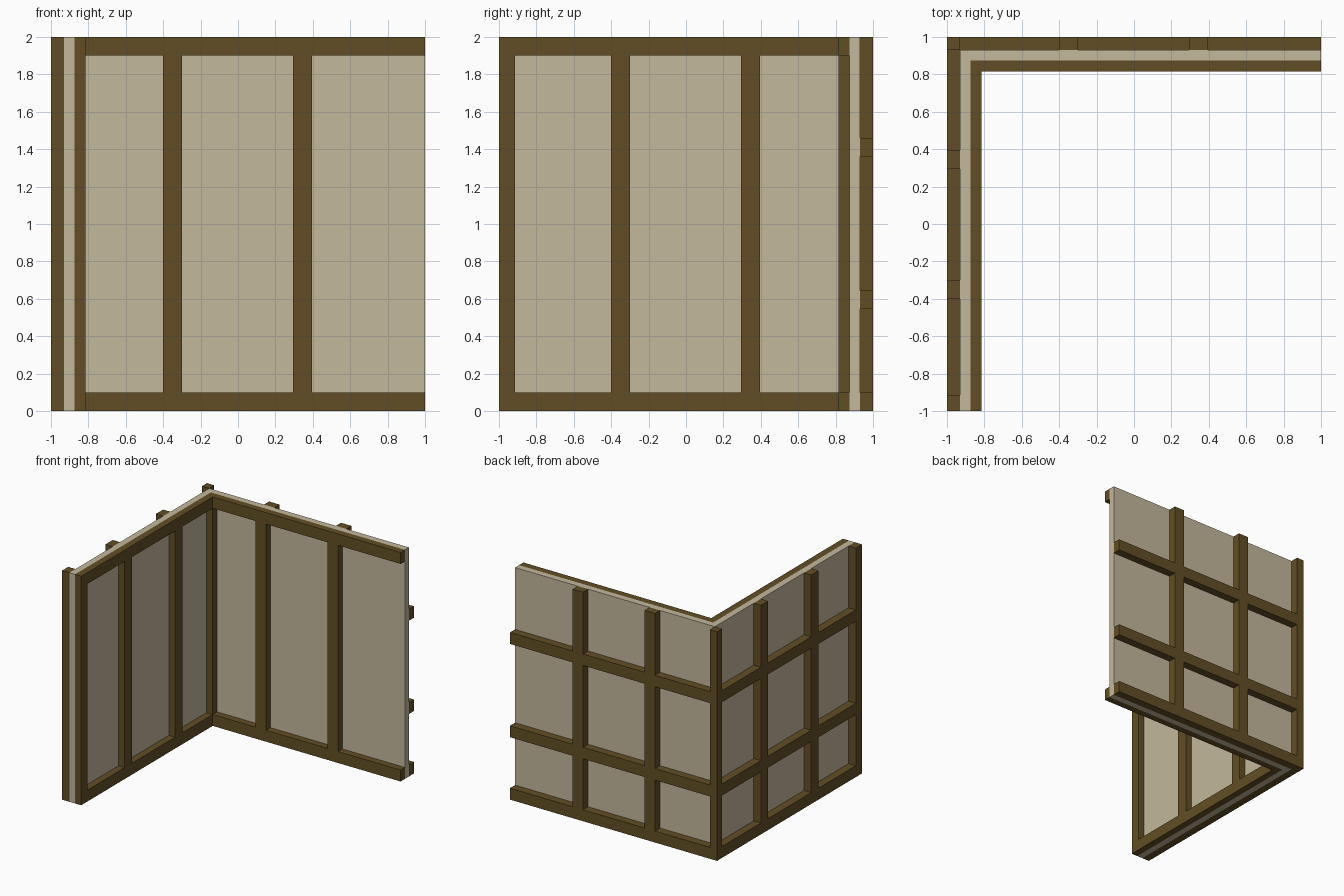
import bpy
import bmesh

if "Cube" in bpy.data.objects:
    bpy.data.objects.remove(bpy.data.objects["Cube"])

# Depth of the layers, measured inwards from the outer face
D1, D2, D3 = 0.07, 0.125, 0.185
H = 2.0


def material(name, color):
    m = bpy.data.materials.new(name)
    m.diffuse_color = (*color, 1)
    m.use_nodes = True
    m.node_tree.nodes["Principled BSDF"].inputs["Base Color"].default_value = m.diffuse_color
    return m


wood = material("dark_wood", (0.122, 0.076, 0.018))
plaster = material("plaster", (0.545, 0.479, 0.335))


def prism(name, outline, z0, z1, mat):
    """Extrude a flat outline from z0 up to z1."""
    bm = bmesh.new()
    face = bm.faces.new([bm.verts.new((x, y, z0)) for x, y in outline])
    top = bmesh.ops.extrude_face_region(bm, geom=[face])["geom"]
    for v in top:
        if isinstance(v, bmesh.types.BMVert):
            v.co.z = z1
    bmesh.ops.recalc_face_normals(bm, faces=bm.faces)
    me = bpy.data.meshes.new(name)
    bm.to_mesh(me)
    bm.free()
    me.materials.append(mat)
    ob = bpy.data.objects.new(name, me)
    bpy.context.collection.objects.link(ob)
    return ob


def beam(name, wall, u, d, z):
    """Beam on a wall: u = span along it, d = depth span, z = height span."""
    if wall == "left":
        x, y = (-1 + d[0], -1 + d[1]), u
    else:
        x, y = u, (1 - d[1], 1 - d[0])
    outline = [(x[0], y[0]), (x[1], y[0]), (x[1], y[1]), (x[0], y[1])]
    prism(f"{wall}_{name}", outline, z[0], z[1], wood)


# L-shaped plaster panel between the two timber frames
a, b = -1 + D1, -1 + D2
prism("wall_panel", [(a, -1), (b, -1), (b, -b), (1, -b), (1, -a), (a, -a)],
      0, H, plaster)

mid_studs = [(-0.4, -0.3), (0.295, 0.395)]
end_stud = (-1.0, -0.915)
outer, inner = (0, D1), (D2, D3)

# Inner frame: top and bottom rails with studs between them
inner_span = {"left": (-1, 1 - D2), "back": (-1 + D3, 1)}
inner_studs = {"left": [end_stud] + mid_studs + [(1 - D3, 1 - D2)],
               "back": mid_studs}
for wall in ("left", "back"):
    for z in ((0, 0.1), (1.9, H)):
        beam("inner_rail", wall, inner_span[wall], inner, z)
    for u in inner_studs[wall]:
        beam("inner_stud", wall, u, inner, (0.1, 1.9))

# Outer frame: full-height studs with three rails let in between them
beam("corner_post", "back", (-1, -1 + D1), outer, (0, H))
outer_studs = {"left": [end_stud] + mid_studs, "back": mid_studs}
stops = {"left": [-0.915, -0.4, -0.3, 0.295, 0.395, 1 - D1],
         "back": [-1 + D1, -0.4, -0.3, 0.295, 0.395, 1]}
for wall in ("left", "back"):
    for u in outer_studs[wall]:
        beam("outer_stud", wall, u, outer, (0, H))
    for z in ((0, 0.1), (0.545, 0.645), (1.36, 1.46)):
        for u in zip(stops[wall][0::2], stops[wall][1::2]):
            beam("outer_rail", wall, u, outer, z)
